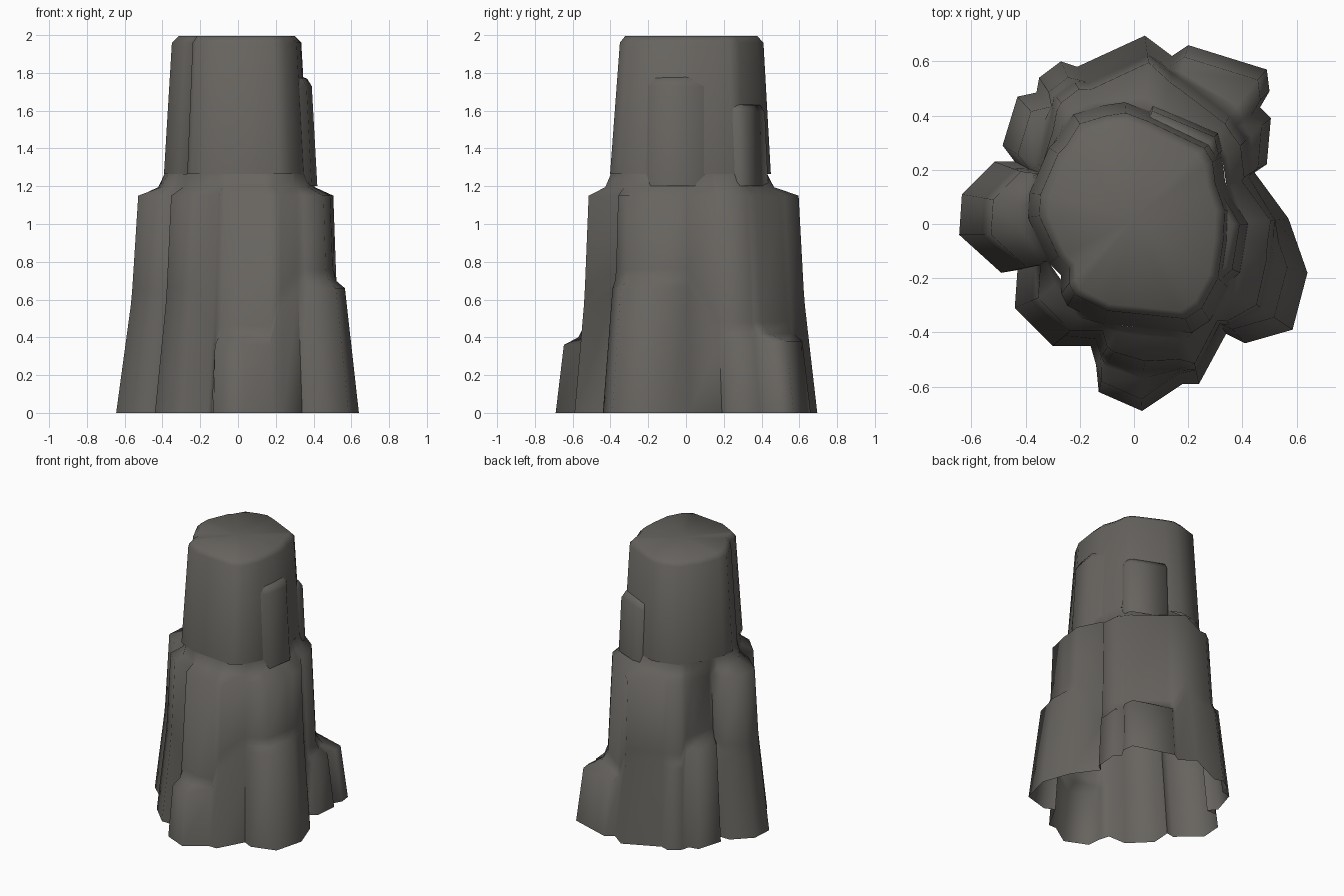
import bpy, math

if "Cube" in bpy.data.objects:
    bpy.data.objects.remove(bpy.data.objects["Cube"])

stone = bpy.data.materials.new("dark_warm_grey_stone")
stone.diffuse_color = (0.135, 0.127, 0.115, 1)
stone.use_nodes = True
stone.node_tree.nodes["Principled BSDF"].inputs["Base Color"].default_value = stone.diffuse_color


def loft(name, rings, closed=True, cap=False):
    """Skin anticlockwise rings of equal point count; the bottom stays open."""
    n = len(rings[0])
    verts = [p for r in rings for p in r]
    faces = []
    for k in range(len(rings) - 1):
        for i in range(n if closed else n - 1):
            j = (i + 1) % n
            faces.append((k * n + i, k * n + j, (k + 1) * n + j, (k + 1) * n + i))
    if cap:
        verts.append((0, 0.02, rings[-1][0][2]))
        c, b = len(verts) - 1, (len(rings) - 1) * n
        faces += [(b + i, b + (i + 1) % n, c) for i in range(n)]
    me = bpy.data.meshes.new(name)
    me.from_pydata(verts, [], faces)
    me.materials.append(stone)
    ob = bpy.data.objects.new(name, me)
    bpy.context.collection.objects.link(ob)
    bpy.ops.object.select_all(action='DESELECT')
    ob.select_set(True)
    bpy.context.view_layer.objects.active = ob
    bpy.ops.object.shade_smooth_by_angle(angle=math.radians(85))
    return ob


def at(ring, z):
    return [(x, y, z) for x, y in ring]


def lerp(p, q, t):
    return (p[0] + (q[0] - p[0]) * t, p[1] + (q[1] - p[1]) * t)


def on_ring(p, ring):
    """Point of a ring in the same direction from the axis as p."""
    best = p
    for a, b in zip(ring, ring[1:] + ring[:1]):
        ex, ey = b[0] - a[0], b[1] - a[1]
        den = p[0] * ey - p[1] * ex
        if abs(den) < 1e-9:
            continue
        s = (a[0] * ey - a[1] * ex) / den
        t = (a[0] * p[1] - a[1] * p[0]) / den
        if s > 0 and -1e-6 <= t <= 1 + 1e-6:
            best = (p[0] * s, p[1] * s)
    return best


# Upper tier outline, anticlockwise from the right
crown = [(.335, .05), (.30, .15), (.29, .23), (.26, .28), (.05, .38), (-.03, .41), (-.10, .40),
         (-.20, .37), (-.25, .29), (-.28, .26), (-.31, .19), (-.345, .11), (-.35, .03),
         (-.28, -.12), (-.24, -.16), (-.24, -.22), (-.22, -.26), (-.16, -.29), (-.10, -.32),
         (0, -.33), (.19, -.35), (.25, -.31), (.31, -.2), (.33, -.06)]
foot = [(x * 1.12, y * 1.12 - .01) for x, y in crown]
rim = [(x * .9, y * .92) for x, y in crown]
loft("upper_tier", [at(foot, 1.265), at(crown, 1.96), at(rim, 1.995)], cap=True)

# Lower tier as runs: ledge height, then (x, y, size of the body above the ledge)
runs = [
    (.70, [(.57, .02, 1)]),
    (.42, [(.445, .19, 1), (.49, .22, .93), (.505, .39, .87), (.465, .43, .88), (.50, .49, .80),
           (.49, .57, .76), (.20, .66, .88), (.14, .62, .98)]),
    (.60, [(.04, .695, 1), (-.21, .58, 1), (-.27, .60, .97), (-.35, .54, .97)]),
    (.70, [(-.36, .485, 1), (-.43, .47, .87), (-.485, .29, .86), (-.44, .23, .95)]),
    (.60, [(-.515, .23, 1), (-.635, .11, 1), (-.645, -.04, 1), (-.49, -.18, 1), (-.43, -.17, 1),
           (-.44, -.31, 1), (-.30, -.45, 1)]),
    (.40, [(-.16, -.45, 1), (-.14, -.52, 1), (-.13, -.62, .87), (.03, -.69, .84), (.18, -.59, .97)]),
    (.60, [(.24, -.59, 1)]),
    (.70, [(.34, -.405, 1), (.41, -.44, .93), (.585, -.39, .87), (.64, -.18, .86), (.605, -.08, .92)]),
]
rings = [[] for _ in range(7)]
for h, pts in runs:
    for x, y, k in pts:
        body = (x * k, y * k)
        shelf = (body[0] * .85 + .02, body[1] * .865 - .005)

        def body_at(z):
            t = .7 * z / .6 if z < .6 else .7 + .3 * (z - .6) / .55
            return lerp(body, shelf, t)
        zl = h - .04
        s = 1 - .175 * zl
        low = (x * s, y * s) if k < 1 else body_at(zl)
        foot_pt = on_ring(shelf, foot)
        steps = [((x, y), 0), (low, zl), (lerp(low, body_at(h), .75), h), (body_at(h + .06), h + .06),
                 (shelf, 1.15), (lerp(shelf, foot_pt, .75), 1.195), (foot_pt, 1.265)]
        for r, (p, z) in zip(rings, steps):
            r.append((p[0], p[1], z))
loft("lower_tier", rings)


def slab(name, pts, z0, z1, taper):
    """Rock slab on the upper tier, with a chamfered top."""
    def s(k):
        return [(x * k, y * k) for x, y in pts]
    loft(name, [at(pts, z0), at(s(taper), z1 - .04), at(s(taper - .06), z1),
                at(s(taper - .2), z1 + .02)], closed=False)


slab("upper_right_slab", [(.31, -.25), (.39, -.18), (.42, 0), (.34, .13)], 1.2, 1.77, .93)
slab("upper_back_slab", [(.30, .22), (.325, .27), (.31, .335), (.07, .435), (.04, .38)], 1.2, 1.63, .96)
